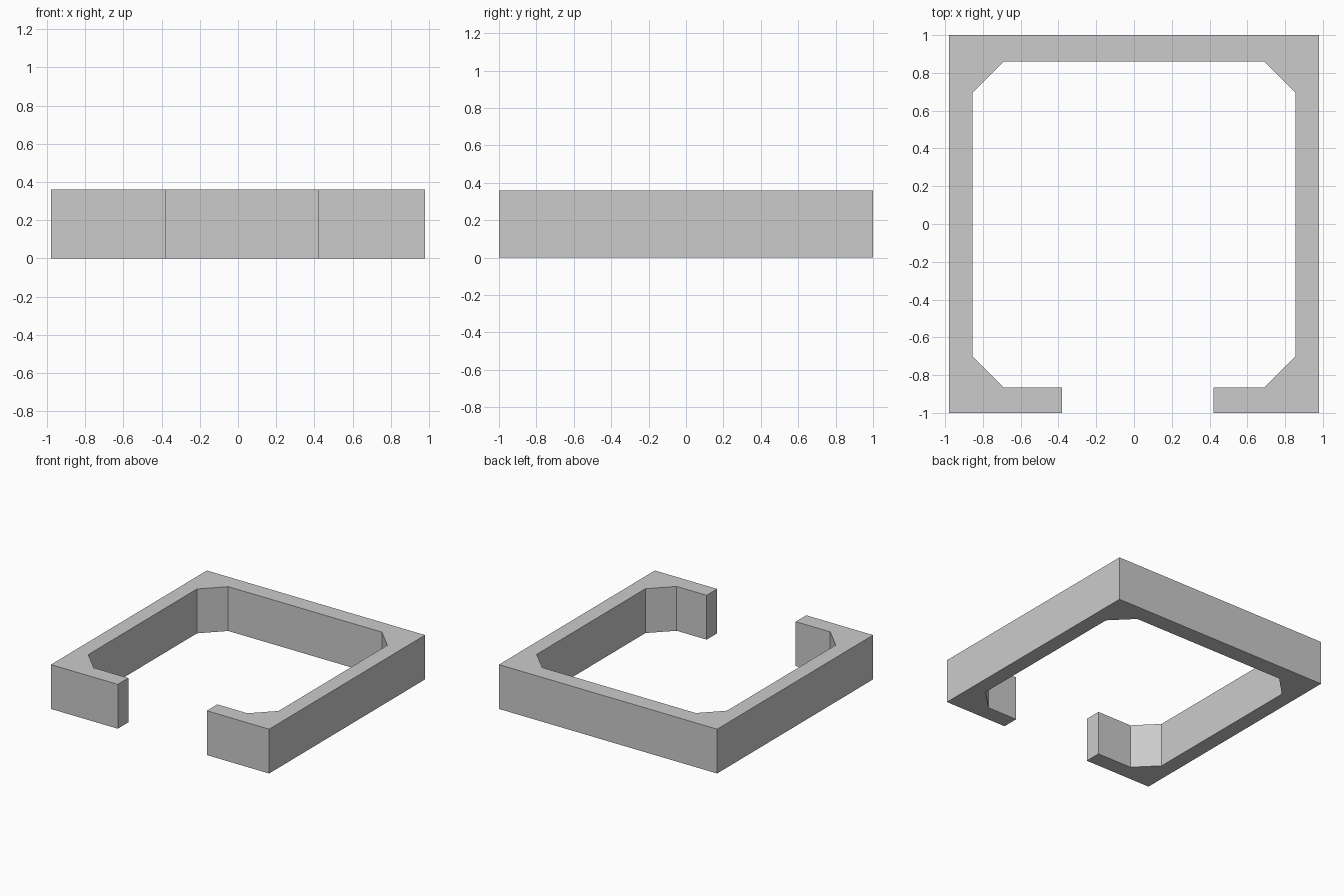
import bpy
import bmesh

cube = bpy.data.objects.get("Cube")
if cube:
    bpy.data.objects.remove(cube, do_unlink=True)

HEIGHT = 0.36
HALF_X, HALF_Y = 0.98, 1.0
INNER_X, INNER_BACK, INNER_FRONT = 0.855, 0.86, -0.865
CHAMFER = 0.165
GAP_RIGHT, GAP_LEFT = -0.38, 0.42

grey = bpy.data.materials.new("plain grey")
grey.use_nodes = True
colour = (0.6, 0.6, 0.6, 1)
grey.diffuse_color = colour
grey.node_tree.nodes["Principled BSDF"].inputs["Base Color"].default_value = colour


def half_outline(side, gap):
    """Outer and inner outline of one side, from the front gap to the back."""
    outer = [(gap, -HALF_Y), (side * HALF_X, -HALF_Y), (side * HALF_X, HALF_Y)]
    inner = [(gap, INNER_FRONT),
             (side * (INNER_X - CHAMFER), INNER_FRONT),
             (side * INNER_X, INNER_FRONT + CHAMFER),
             (side * INNER_X, INNER_BACK - CHAMFER),
             (side * (INNER_X - CHAMFER), INNER_BACK)]
    return outer, inner


# Open rectangular frame with chamfered inner corners
left_outer, left_inner = half_outline(1, GAP_LEFT)
right_outer, right_inner = half_outline(-1, GAP_RIGHT)
outline = left_outer + right_outer[::-1] + right_inner + left_inner[::-1]

bm = bmesh.new()
base = bm.faces.new([bm.verts.new((x, y, 0)) for x, y in outline])
top = bmesh.ops.extrude_face_region(bm, geom=[base])["geom"]
bmesh.ops.translate(bm, vec=(0, 0, HEIGHT),
                    verts=[v for v in top if isinstance(v, bmesh.types.BMVert)])
bmesh.ops.recalc_face_normals(bm, faces=bm.faces)

mesh = bpy.data.meshes.new("open_frame")
bm.to_mesh(mesh)
bm.free()
mesh.materials.append(grey)
frame = bpy.data.objects.new("open_frame", mesh)
bpy.context.collection.objects.link(frame)
